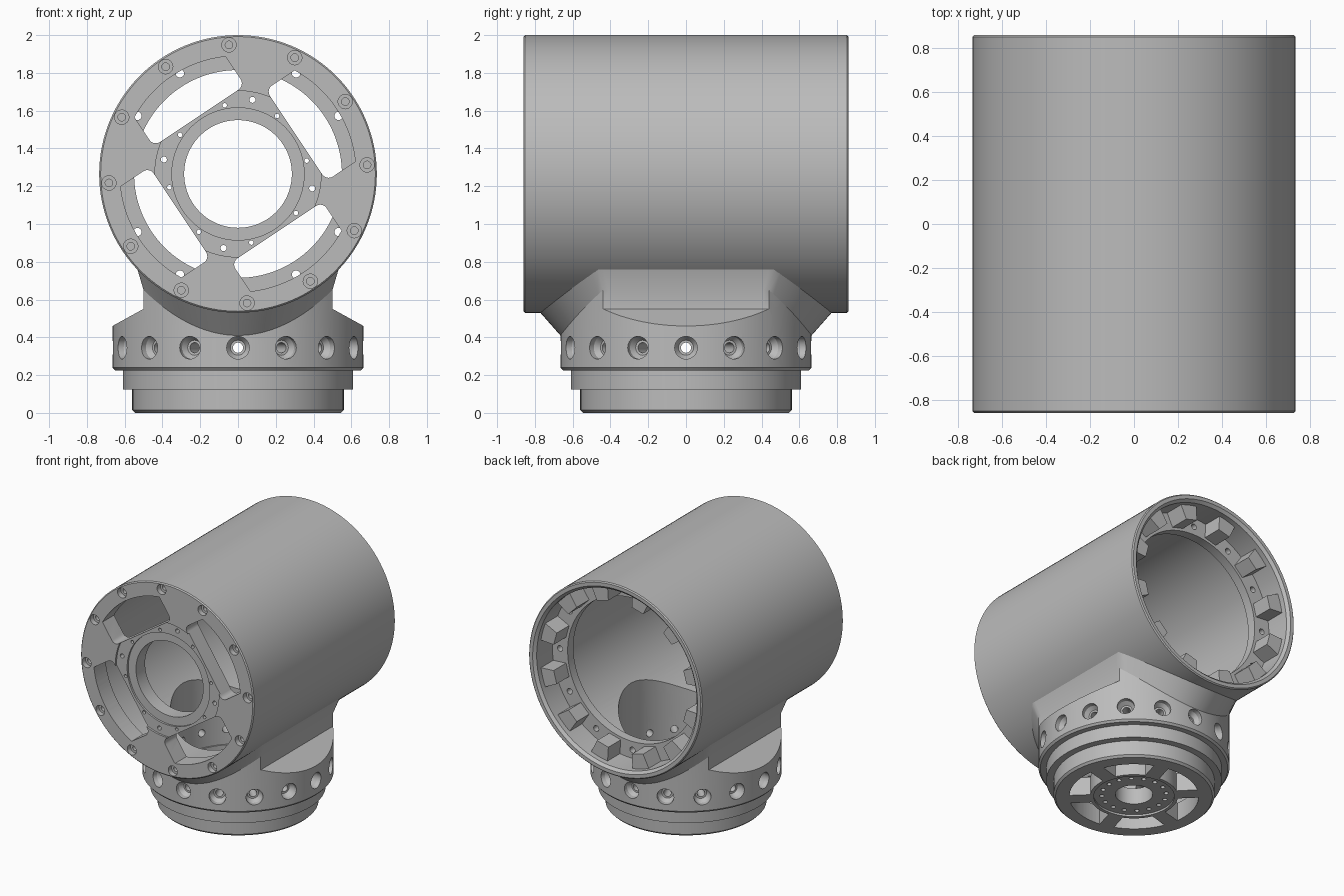
import bpy, bmesh
from math import sin, cos, acos, pi, radians, sqrt
from mathutils import Matrix

old = bpy.data.objects.get("Cube")
if old:
    bpy.data.objects.remove(old, do_unlink=True)

grey = bpy.data.materials.new("machined grey")
grey.use_nodes = True
grey.diffuse_color = (0.5, 0.5, 0.5, 1)
grey.node_tree.nodes["Principled BSDF"].inputs["Base Color"].default_value = (0.5, 0.5, 0.5, 1)

TUBE_R, TUBE_Z = 0.735, 1.265
# local z runs along the tube towards the back
TUBE = Matrix.Translation((0, 0, TUBE_Z)) @ Matrix.Rotation(-pi / 2, 4, 'X')
UP = Matrix.Identity(4)


def turn(deg):
    return Matrix.Rotation(radians(deg), 4, 'Z')


def add_lathe(bm, pts, m=UP, n=96):
    """Closed (radius, height) outline spun about local z."""
    rings = [[bm.verts.new(m @ Matrix.Rotation(2 * pi * i / n, 4, 'Z') @ Matrix.Translation((r, 0, h)).translation)
              for r, h in pts] for i in range(n)]
    join_rings(bm, rings)


def join_rings(bm, cols):
    """Skin a closed loop of closed columns."""
    n, k = len(cols), len(cols[0])
    for i in range(n):
        a, b = cols[i], cols[(i + 1) % n]
        for j in range(k):
            bm.faces.new((a[j], b[j], b[(j + 1) % k], a[(j + 1) % k]))


def add_hole(bm, r, h0, h1, m):
    add_lathe(bm, [(0, h0), (r, h0), (r, h1), (0, h1)], m, 24)


def add_prism(bm, pts, h0, h1, m):
    lo, hi = ([bm.verts.new(m @ Matrix.Translation((x, y, h)).translation) for x, y in pts] for h in (h0, h1))
    bm.faces.new(lo[::-1])
    bm.faces.new(hi)
    for i in range(len(pts)):
        j = (i + 1) % len(pts)
        bm.faces.new((lo[i], lo[j], hi[j], hi[i]))


def make(name, bm):
    bmesh.ops.remove_doubles(bm, verts=bm.verts, dist=1e-5)
    bmesh.ops.recalc_face_normals(bm, faces=bm.faces)
    me = bpy.data.meshes.new(name)
    bm.to_mesh(me)
    bm.free()
    me.materials.append(grey)
    ob = bpy.data.objects.new(name, me)
    bpy.context.collection.objects.link(ob)
    return ob


def activate(ob):
    bpy.ops.object.select_all(action='DESELECT')
    ob.select_set(True)
    bpy.context.view_layer.objects.active = ob


def cut(ob, bm):
    tool = make("cutter", bm)
    tool.hide_render = True
    mod = ob.modifiers.new("cut", 'BOOLEAN')
    mod.operation, mod.solver, mod.object = 'DIFFERENCE', 'EXACT', tool
    activate(ob)
    bpy.ops.object.modifier_apply(modifier=mod.name)
    bpy.data.objects.remove(tool, do_unlink=True)


def smooth(ob):
    activate(ob)
    bpy.ops.object.shade_smooth_by_angle(angle=radians(25))


def arc(r, a0, a1, n, cx=0, cy=0):
    return [(cx + r * cos(radians(a0 + (a1 - a0) * i / n)), cy + r * sin(radians(a0 + (a1 - a0) * i / n)))
            for i in range(n + 1)]


# Tube with front plate, inner back flange and back recess
bm = bmesh.new()
add_lathe(bm, [(.285, -.72), (.285, -.83), (.35, -.83), (.35, -.845), (.44, -.845), (.44, -.86),
               (.727, -.86), (TUBE_R, -.852), (TUBE_R, .852), (.727, .86), (.7, .86), (.68, .84),
               (.68, .65), (.55, .65), (.55, .58), (.67, .58), (.67, -.72)], TUBE, 128)
tube = make("tube_housing", bm)

# Front windows: straight inner side, curved outer side
bm = bmesh.new()
shape = arc(.625, -27.6, 27.6, 16) + arc(.04, 90, 180, 5, .41, .25) + arc(.04, 180, 270, 5, .41, -.25)
for k in range(4):
    add_prism(bm, shape, -.9, -.65, TUBE @ turn(-33.7 - 90 * k))
cut(tube, bm)

# Screw seats, hub holes and flange holes
bm = bmesh.new()
for k in range(12):
    seat = TUBE @ turn(-4 - 30 * k) @ Matrix.Translation((.685, 0, 0))
    add_lathe(bm, [(0, -.9), (.038, -.9), (.038, -.82), (.02, -.82), (.02, -.76), (0, -.76)], seat, 24)
    add_hole(bm, .022, .55, .7, TUBE @ turn(30 * k) @ Matrix.Translation((.615, 0, 0)))
for count, start, rad, size in ((8, 11, .37, .012), (4, 79, .4, .016)):
    for k in range(count):
        add_hole(bm, size, -.9, -.65, TUBE @ turn(-start - 360 / count * k) @ Matrix.Translation((rad, 0, 0)))
cut(tube, bm)

# Opening from the tube down into the base
bm = bmesh.new()
add_lathe(bm, [(0, .3), (.47, .3), (.47, 1), (0, 1)])
cut(tube, bm)
smooth(tube)

# Locking blocks inside the back recess
bm = bmesh.new()
for k in range(12):
    add_prism(bm, [(.57, -.05), (.695, -.075), (.695, .075), (.57, .05)], .64, .8, TUBE @ turn(15 + 30 * k))
make("locking_blocks", bm)

# Collar: round below, flat at the sides, flared into the tube front and back
COLLAR_R, FLAT_X, BORE = .665, .5, .47
seam = acos(FLAT_X / COLLAR_R)


def tube_under(x):
    return TUBE_Z - sqrt(TUBE_R ** 2 - x * x) + .008


def collar_column(a):
    x, y = COLLAR_R * cos(a), COLLAR_R * sin(a)
    s = 1 if x > 0 else -1
    inner = (BORE * cos(a), BORE * sin(a))
    pts = [(*inner, .225), (x * .98, y * .98, .225), (x, y, .24)]
    if abs(x) > FLAT_X - 1e-6:
        pts += [(x, y, .46 + (COLLAR_R - abs(x)) * .55), (s * FLAT_X, y, .55),
                (s * FLAT_X, y, .65), (s * .535, y * 1.07, tube_under(.535))]
    else:
        t = (x / FLAT_X) ** 2
        z, f = .41 + .24 * t, 1.17 - .1 * t
        pts += [(x, y, z - .13), (x, y, z - .1), (x, y, z), (x * f, y * f, tube_under(x * f))]
    return pts + [(*inner, tube_under(inner[0]))]


quarter = [seam * i / 14 for i in range(14)] + [seam + (pi / 2 - seam) * i / 16 for i in range(16)]
half = quarter + [pi / 2] + [pi - a for a in quarter[:0:-1]]
bm = bmesh.new()
join_rings(bm, [[bm.verts.new(p) for p in collar_column(a)] for a in half + [a + pi for a in half]])
collar = make("collar", bm)

# Ring of radial screw holes
bm = bmesh.new()
for k in range(16):
    add_lathe(bm, [(0, .4), (.027, .4), (.027, .6), (.04, .6), (.06, .63), (.06, .7), (0, .7)],
              Matrix.Translation((0, 0, .345)) @ turn(22.5 * k) @ Matrix.Rotation(pi / 2, 4, 'Y'), 24)
cut(collar, bm)
smooth(collar)

# Stepped base with spoked bottom plate
bm = bmesh.new()
add_lathe(bm, [(.13, .015), (.28, .015), (.28, 0), (.545, 0), (.56, .015), (.56, .125), (.61, .125),
               (.61, .23), (.46, .23), (.46, .14), (.13, .14)])
base = make("base_flange", bm)
bm = bmesh.new()
for k in range(6):
    add_prism(bm, arc(.45, -23, 23, 12) + arc(.305, 20, -20, 12), -.1, .2, turn(45 + 60 * k))
for k in range(16):
    add_hole(bm, .016, -.1, .2, turn(22.5 * k) @ Matrix.Translation((.225, 0, 0)))
cut(base, bm)
smooth(base)
